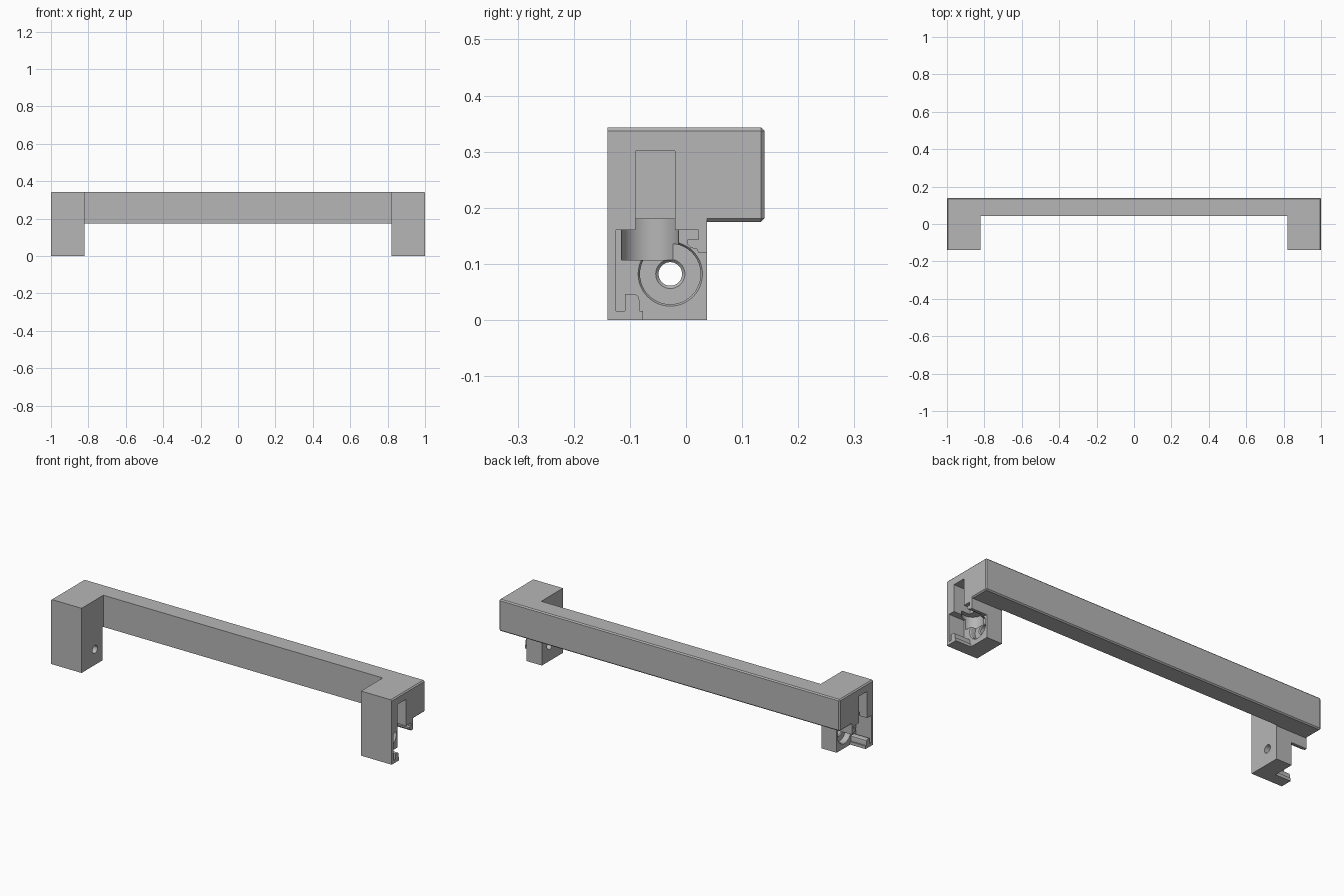
import bpy, bmesh
from math import pi
from mathutils import Vector

if "Cube" in bpy.data.objects:
    bpy.data.objects.remove(bpy.data.objects["Cube"])

grey = bpy.data.materials.new("plain_grey")
grey.use_nodes = True
colour = (0.47, 0.47, 0.47, 1)
grey.diffuse_color = colour
grey.node_tree.nodes["Principled BSDF"].inputs["Base Color"].default_value = colour


def finish(name, bm):
    bmesh.ops.recalc_face_normals(bm, faces=bm.faces)
    mesh = bpy.data.meshes.new(name)
    bm.to_mesh(mesh)
    bm.free()
    mesh.materials.append(grey)
    obj = bpy.data.objects.new(name, mesh)
    bpy.context.collection.objects.link(obj)
    return obj


def extruded(points, offset):
    bm = bmesh.new()
    face = bm.faces.new([bm.verts.new(p) for p in points])
    out = bmesh.ops.extrude_face_region(bm, geom=[face])
    moved = [v for v in out["geom"] if isinstance(v, bmesh.types.BMVert)]
    bmesh.ops.translate(bm, vec=offset, verts=moved)
    return bm


def prism_x(name, profile, x0, x1):
    return finish(name, extruded([(x0, y, z) for y, z in profile], (x1 - x0, 0, 0)))


def rect(y0, y1, z0, z1):
    return [(y0, z0), (y1, z0), (y1, z1), (y0, z1)]


def round_cutter(name, centre, r1, r2, depth, along_x=True):
    rot = (0, pi / 2, 0) if along_x else (0, 0, 0)
    bpy.ops.mesh.primitive_cone_add(vertices=48, radius1=r1, radius2=r2,
                                    depth=depth, location=centre, rotation=rot)
    obj = bpy.context.object
    obj.name = name
    obj.data.materials.append(grey)
    obj.hide_render = True
    return obj


def combine(target, other, operation):
    mod = target.modifiers.new(operation.lower(), 'BOOLEAN')
    mod.operation, mod.solver, mod.object = operation, 'EXACT', other
    bpy.context.view_layer.objects.active = target
    bpy.ops.object.modifier_apply(modifier=mod.name)
    bpy.data.objects.remove(other)


# Bar with its two forward arms, chamfered along the outer edges
BOTTOM, TOP, FRONT, BACK, INNER = 0.175, 0.343, -0.14, 0.14, 0.82
half = [(1, BACK), (1, FRONT), (INNER, FRONT), (INNER, 0.042)]
outline = half + [(-x, y) for x, y in reversed(half)]
bm = extruded([(x, y, BOTTOM) for x, y in outline], (0, 0, TOP - BOTTOM))


def outer_edge(e):
    a, b = (v.co for v in e.verts)
    on_end = abs(a.x) > 0.99 and abs(a.x - b.x) < 0.01
    on_back = a.y > BACK - 0.01 and b.y > BACK - 0.01
    upright_front = a.y < FRONT + 0.01 and b.y < FRONT + 0.01
    return (on_end or on_back) and not upright_front


bmesh.ops.bevel(bm, geom=[e for e in bm.edges if outer_edge(e)],
                offset=0.006, segments=1, affect='EDGES')
body = finish("handle_bar", bm)

# Clip recess outline, with a hook at the bottom and another at the back
recess = [(-.125, .016), (-.109, .016), (-.109, .046), (-.091, .046),
          (-.085, .042), (-.083, .034), (-.083, .016), (-.077, .016),
          (-.077, -.05), (.1, -.05), (.1, .12), (.022, .12), (.02, .126),
          (.008, .129), (.003, .135), (.003, .143), (.022, .143),
          (.022, .16), (-.125, .16)]
HY, HZ = -0.028, 0.082

for side in (1, -1):
    # Leg under each arm
    leg = prism_x("leg", rect(FRONT, 0.037, 0, 0.25), side * INNER, side)
    combine(body, leg, 'UNION')

    # Clip recess and tall slot in the outer end
    cutters = [prism_x("recess_cutter", recess, side * 0.91, side * 1.1),
               prism_x("slot_cutter", rect(-.09, -.02, .15, .301), side * 0.905, side * 1.1)]

    # Upright round pocket, counterbore with lip, and screw hole with chamfer
    def at(x):
        return Vector((side * x, HY, HZ))

    def taper(name, x, big, small):
        r1, r2 = (small, big) if side > 0 else (big, small)
        return round_cutter(name, at(x), r1, r2, 0.006)

    cutters += [
        round_cutter("pocket_cutter", (side * 0.91, -0.064, 0.1435), .051, .051, .073, False),
        round_cutter("counterbore_cutter", at(0.9), .054, .054, .04),
        taper("lip_cutter", 0.908, 0.058, 0.054),
        round_cutter("hole_cutter", at(0.88), .021, .021, .2),
        taper("hole_chamfer_cutter", 0.878, 0.027, 0.021)]
    for cutter in cutters:
        combine(body, cutter, 'DIFFERENCE')

# Smooth the round cuts, keep the flat edges crisp
bpy.ops.object.select_all(action='DESELECT')
body.select_set(True)
bpy.context.view_layer.objects.active = body
bpy.ops.object.shade_smooth_by_angle(angle=pi / 6)
